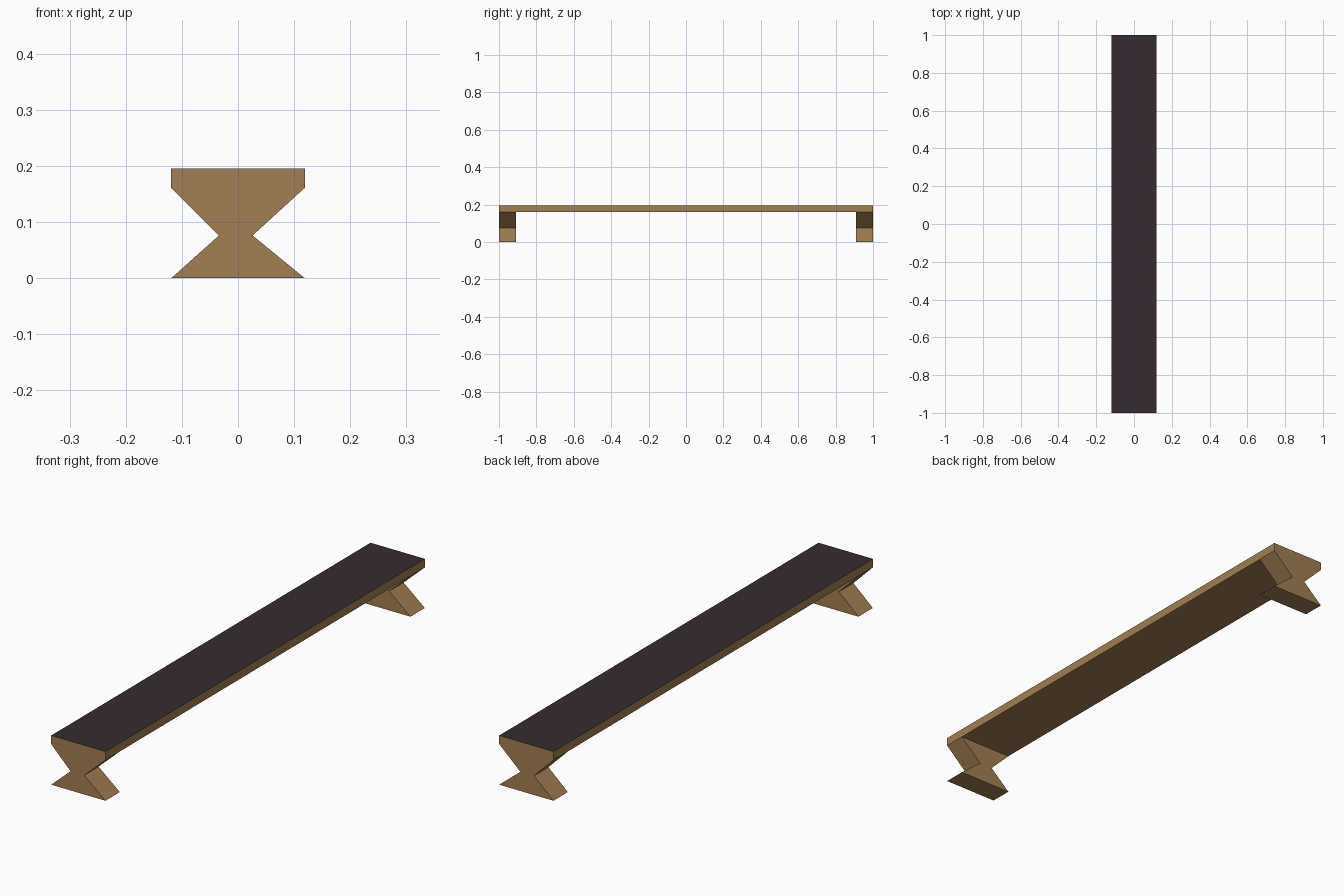
import bpy, bmesh

if "Cube" in bpy.data.objects:
    bpy.data.objects.remove(bpy.data.objects["Cube"])

W, Z0, Z1 = 0.119, 0.161, 0.195   # half width, board underside, board top
LEG = 0.09                        # leg thickness along y


def material(name, rgb):
    m = bpy.data.materials.new(name)
    m.diffuse_color = (*rgb, 1)
    m.use_nodes = True
    m.node_tree.nodes["Principled BSDF"].inputs["Base Color"].default_value = m.diffuse_color
    return m


wood = material("wood", (0.36, 0.21, 0.085))
dark = material("dark_top", (0.036, 0.024, 0.029))


def extrude_profile(name, profile, y0, y1):
    """Flat (x, z) outline extruded along y."""
    bm = bmesh.new()
    face = bm.faces.new([bm.verts.new((x, y0, z)) for x, z in profile])
    ext = bmesh.ops.extrude_face_region(bm, geom=[face])["geom"]
    verts = [g for g in ext if isinstance(g, bmesh.types.BMVert)]
    bmesh.ops.translate(bm, verts=verts, vec=(0, y1 - y0, 0))
    bmesh.ops.recalc_face_normals(bm, faces=bm.faces)
    me = bpy.data.meshes.new(name)
    bm.to_mesh(me)
    bm.free()
    me.materials.append(wood)
    ob = bpy.data.objects.new(name, me)
    bpy.context.collection.objects.link(ob)
    return ob


# Long seat board, dark on its upper face only
board = extrude_profile("seat_board", [(-W, Z0), (W, Z0), (W, Z1), (-W, Z1)], -1, 1)
board.data.materials.append(dark)
for p in board.data.polygons:
    if p.normal.z > 0.9:
        p.material_index = 1

# Waisted legs flush with both ends
leg = [(-W, 0), (W, 0), (0.026, 0.076), (W, Z0), (-W, Z0), (-0.034, 0.076)]
extrude_profile("front_leg", leg, -1, -1 + LEG)
extrude_profile("back_leg", leg, 1 - LEG, 1)
